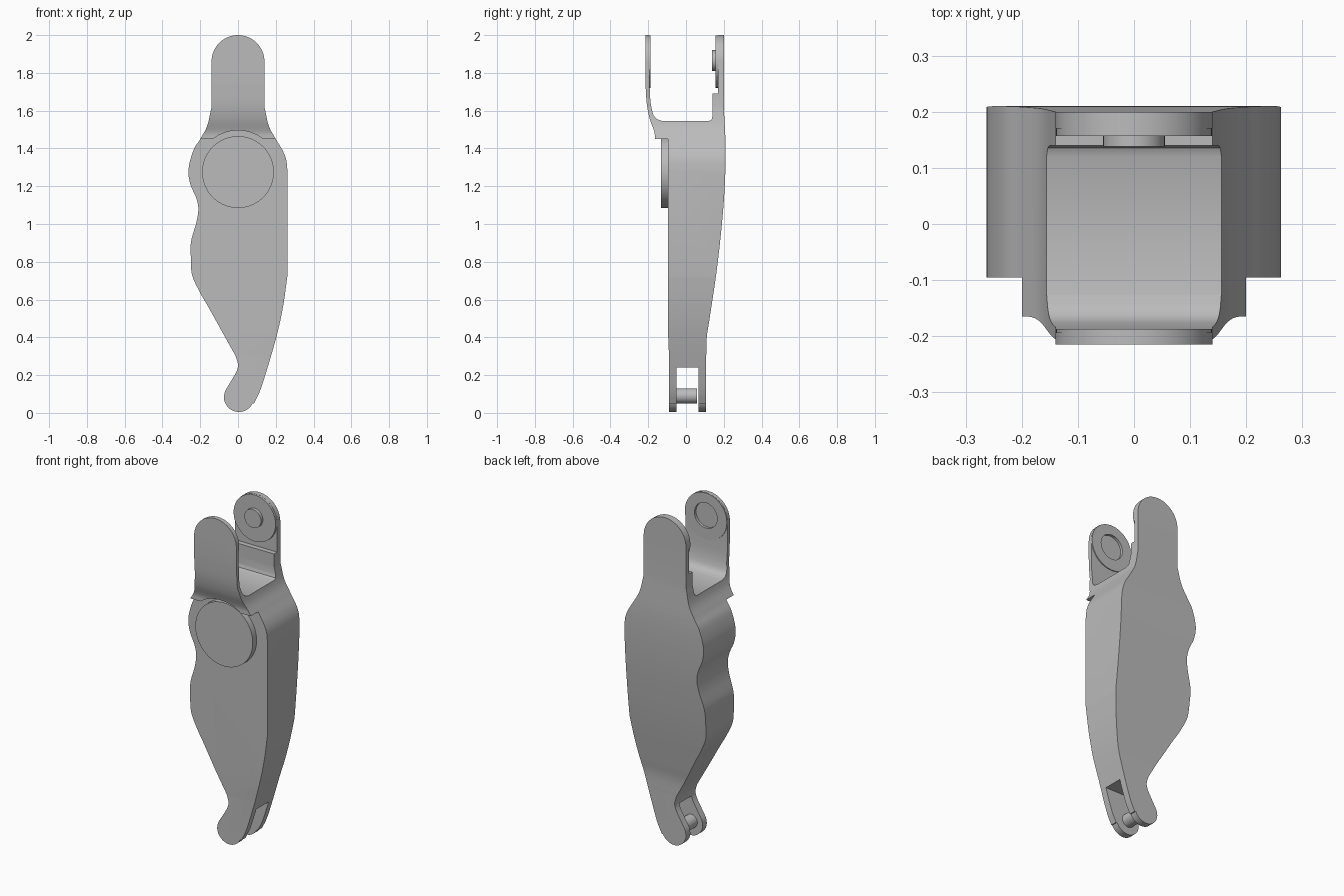
import bpy, bmesh, math
from mathutils import Vector

if "Cube" in bpy.data.objects:
    bpy.data.objects.remove(bpy.data.objects["Cube"])

grey = bpy.data.materials.new("plain_grey")
grey.use_nodes = True
colour = (0.5, 0.5, 0.5, 1)
grey.diffuse_color = colour
grey.node_tree.nodes["Principled BSDF"].inputs["Base Color"].default_value = colour


def spline(points, steps=6):
    """Smooth open curve through the points."""
    p = [Vector(q) for q in points]
    p = [2 * p[0] - p[1]] + p + [2 * p[-1] - p[-2]]
    out = []
    for a, b, c, d in zip(p, p[1:], p[2:], p[3:]):
        for i in range(steps):
            t = i / steps
            out.append(b + ((c - a) * t + (2 * a - 5 * b + 4 * c - d) * t ** 2
                            + (3 * b - a - 3 * c + d) * t ** 3) / 2)
    return out + [p[-2]]


def arc(cx, cz, r, start, end, n=32):
    angles = [math.radians(start + (end - start) * i / n) for i in range(n + 1)]
    return [Vector((cx + r * math.cos(a), cz + r * math.sin(a))) for a in angles]


def prism(name, outline, axis, lo, hi):
    """Extrude an outline along x (outline is y, z) or y (outline is x, z)."""
    clean = []
    for q in outline:
        q = Vector(q)
        if not clean or (q - clean[-1]).length > 0.001:
            clean.append(q)
    if (clean[0] - clean[-1]).length < 0.001:
        clean.pop()
    place = (lambda q, h: (h, q.x, q.y)) if axis == "x" else (lambda q, h: (q.x, h, q.y))
    bm = bmesh.new()
    face = bm.faces.new([bm.verts.new(place(q, lo)) for q in clean])
    ext = bmesh.ops.extrude_face_region(bm, geom=[face])
    shift = Vector((hi - lo, 0, 0) if axis == "x" else (0, hi - lo, 0))
    bmesh.ops.translate(bm, vec=shift,
                        verts=[v for v in ext["geom"] if isinstance(v, bmesh.types.BMVert)])
    bmesh.ops.recalc_face_normals(bm, faces=bm.faces)
    mesh = bpy.data.meshes.new(name)
    bm.to_mesh(mesh)
    bm.free()
    mesh.materials.append(grey)
    obj = bpy.data.objects.new(name, mesh)
    bpy.context.collection.objects.link(obj)
    return obj


def disc(name, cx, cz, r, y0, y1):
    return prism(name, arc(cx, cz, r, 0, 360, 64), "y", y0, y1)


def activate(obj):
    bpy.ops.object.select_all(action="DESELECT")
    obj.select_set(True)
    bpy.context.view_layer.objects.active = obj


def boolean(obj, tool, operation):
    mod = obj.modifiers.new("cut", "BOOLEAN")
    mod.object, mod.operation, mod.solver = tool, operation, "EXACT"
    activate(obj)
    bpy.ops.object.modifier_apply(modifier=mod.name)
    bpy.data.objects.remove(tool)


# Front silhouette: rounded arm, shoulders, waist, tapered foot
left_side = spline([(-.14, 1.62), (-.163, 1.52), (-.2, 1.45), (-.236, 1.39), (-.262, 1.29),
                    (-.252, 1.21), (-.222, 1.14), (-.21, 1.08), (-.22, 1.01), (-.248, .91),
                    (-.25, .83), (-.243, .73), (-.2, .635), (-.165, .575)])
heel = spline([(-.012, .3), (0, .255), (-.01, .215), (-.045, .155), (-.068, .115), (-.075, .085)])
right_side = spline([(.085, .05), (.125, .14), (.2, .39), (.238, .56), (.262, .73)])
shoulder = spline([(.262, 1.28), (.255, 1.34), (.236, 1.39), (.2, 1.45), (.163, 1.52), (.14, 1.62)])
outline = (arc(0, 1.86, .14, 0, 180) + left_side + heel
           + arc(.005, .085, .08, 180, 335) + right_side + shoulder)
body = prism("limb_body", outline, "y", -.4, .4)

# Side silhouette: curved back, flat front, collar and open fork at the top
back = spline([(.2, 1.62), (.21, 1.4), (.205, 1.2), (.19, 1), (.162, .75),
               (.125, .5), (.11, .4), (.107, .3)])
front_arm = spline([(-.165, 1.45), (-.168, 1.49), (-.193, 1.56), (-.208, 1.64), (-.215, 1.75)])
inner = spline([(-.193, 1.74), (-.188, 1.65), (-.175, 1.585), (-.155, 1.557), (-.125, 1.545)])
profile = ([(.2, 2.1)] + back + [(.107, -.1), (-.09, -.1), (-.09, .3), (-.095, .42), (-.095, 1.45)]
           + front_arm + [(-.215, 2.1), (-.193, 2.1)] + inner
           + [(.12, 1.545), (.135, 1.552), (.14, 1.57), (.14, 1.69), (.17, 1.69), (.17, 2.1)])
boolean(body, prism("side_cutter", profile, "x", -.5, .5), "INTERSECT")

# Collar arch and lower fork slot
boolean(body, disc("arch_cutter", 0, 1.275, .22, -.4, -.095), "DIFFERENCE")
slot = [(-.05, -.1), (.066, -.1), (.066, .24), (-.05, .24)]
boolean(body, prism("slot_cutter", slot, "x", -.5, .5), "DIFFERENCE")
parts = [body]

# Round pivot cap on the front
parts.append(disc("pivot_cap", 0, 1.275, .19, -.132, -.09))

# Bosses inside the upper fork: pin on the back arm, socket on the front arm
parts.append(disc("back_boss", 0, 1.86, .139, .157, .175))
parts.append(disc("back_pin", 0, 1.865, .055, .138, .16))
front_boss = disc("front_boss", 0, 1.86, .139, -.2, -.187)
boolean(front_boss, disc("socket_cutter", 0, 1.865, .075, -.3, 0), "DIFFERENCE")
boolean(body, disc("socket_cutter", 0, 1.865, .075, -.202, -.15), "DIFFERENCE")
parts.append(front_boss)

# Pin in the lower fork
parts.append(disc("lower_pin", 0, .09, .04, -.055, .057))

for part in parts:
    activate(part)
    bpy.ops.object.shade_smooth_by_angle(angle=math.radians(30))
